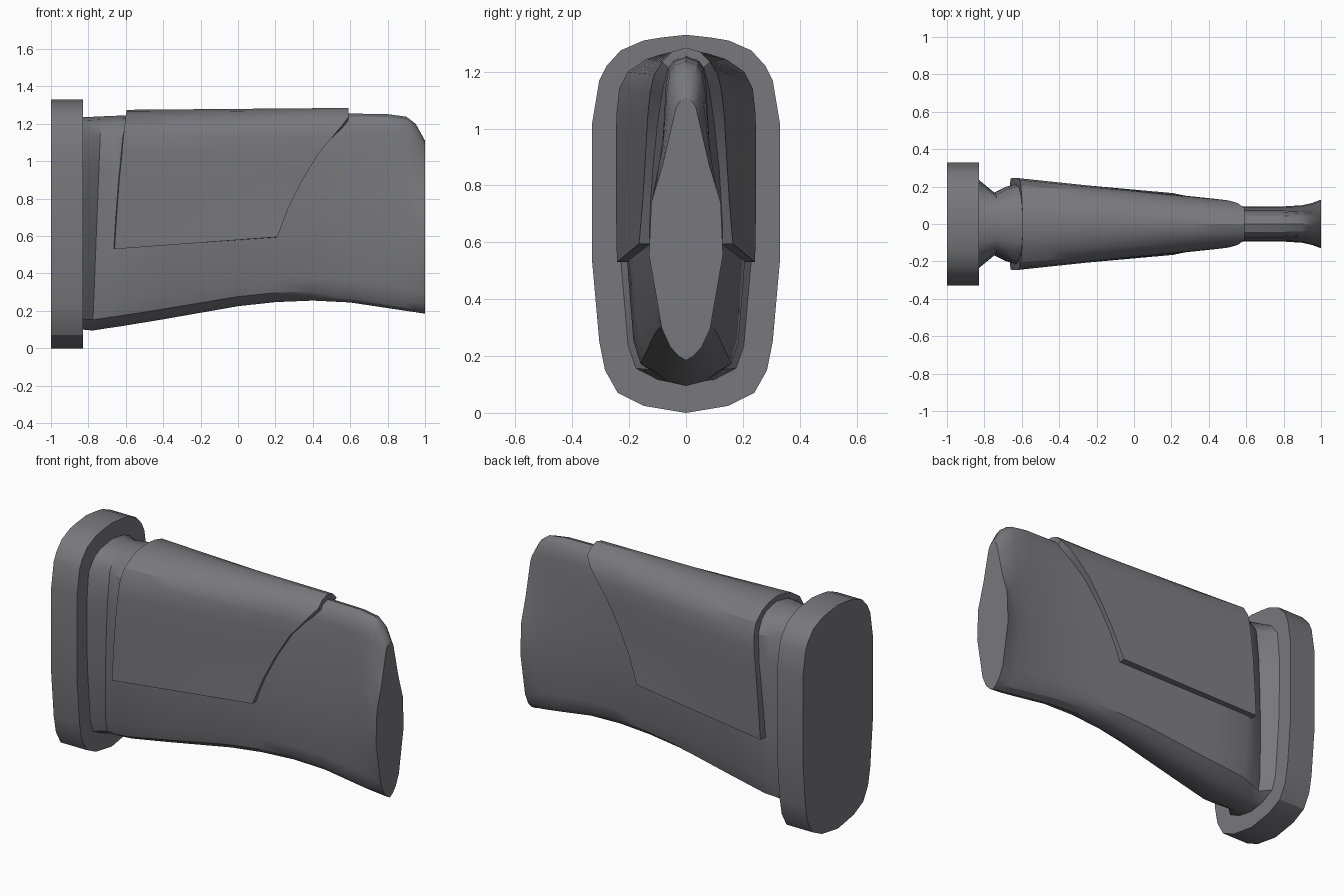
import bpy
import bmesh
from mathutils import Vector

default = bpy.data.objects.get("Cube")
if default:
    bpy.data.objects.remove(default, do_unlink=True)

GREY = (0.19, 0.19, 0.205, 1.0)
mat = bpy.data.materials.new("dark_grey")
mat.use_nodes = True
mat.diffuse_color = GREY
mat.node_tree.nodes["Principled BSDF"].inputs["Base Color"].default_value = GREY


def lerp(a, b, t):
    return a + (b - a) * t


def loft(name, rings, closed=True):
    """Skin a row of point rings; closed rings also get flat end caps."""
    bm = bmesh.new()
    rows = [[bm.verts.new(p) for p in ring] for ring in rings]
    n = len(rows[0])
    for r0, r1 in zip(rows, rows[1:]):
        for i in range(n if closed else n - 1):
            j = (i + 1) % n
            bm.faces.new((r0[i], r0[j], r1[j], r1[i]))
    if closed:
        bm.faces.new(rows[0])
        bm.faces.new(rows[-1])
    bmesh.ops.recalc_face_normals(bm, faces=bm.faces[:])
    bm.faces.ensure_lookup_table()
    # An open skin must point away from the centre line
    f = bm.faces[0]
    if not closed and f.normal.y * f.calc_center_median().y < 0:
        bmesh.ops.reverse_faces(bm, faces=bm.faces[:])
    mesh = bpy.data.meshes.new(name)
    bm.to_mesh(mesh)
    bm.free()
    mesh.materials.append(mat)
    obj = bpy.data.objects.new(name, mesh)
    bpy.context.collection.objects.link(obj)
    return obj


def smooth(obj):
    bpy.ops.object.select_all(action='DESELECT')
    obj.select_set(True)
    bpy.context.view_layer.objects.active = obj
    bpy.ops.object.shade_smooth_by_angle(angle=0.5)


def mirrored(half):
    """Half outline from bottom to top, completed on the other side."""
    return half + [Vector((p.x, -p.y, p.z)) for p in reversed(half[1:-1])]


# Butt pad: flat extruded outline
PAD = [(0, 0), (.15, .025), (.24, .07), (.285, .15), (.305, .25), (.33, .53),
       (.33, 1.02), (.305, 1.17), (.28, 1.22), (.23, 1.275), (.15, 1.31),
       (.09, 1.32), (0, 1.33)]
pad = loft("butt_pad", [mirrored([Vector((x, y, z)) for y, z in PAD])
                        for x in (-1, -.83)])
smooth(pad)

# Stock body: half widths by height for the rear, the neck and the front end
HEIGHTS = (0, .015, .05, .12, .4, .6, .75, .9, .96, .985, 1)
SHAPES = (
    (0, .09, .16, .185, .21, .215, .215, .2, .15, .1, 0),
    (0, .04, .065, .078, .093, .088, .08, .072, .062, .043, 0),
    (0, .025, .055, .085, .13, .122, .08, .048, .035, .022, 0),
)
# x, bottom, top, blend along the shapes, width factor, lean
STATIONS = [
    (-.83, .1, 1.235, 0, 1.1, 0),
    (-.755, .095, 1.24, 0, .77, .045),
    (-.69, .107, 1.242, 0, .92, .02),
    (-.63, .117, 1.244, 0, 1, 0),
    (-.4, .155, 1.246, .19, 1, 0),
    (0, .225, 1.25, .51, 1, 0),
    (.2, .247, 1.252, .67, 1, 0),
    (.4, .255, 1.254, .84, 1, 0),
    (.6, .245, 1.255, 1, 1, 0),
    (.8, .215, 1.252, 1.03, 1, 0),
    (.9, .2, 1.238, 1.2, 1, 0),
    (.95, .193, 1.2, 1.5, 1, 0),
    (1, .185, 1.11, 2, 1, 0),
]
rings = []
for x, low, top, blend, factor, lean in STATIONS:
    k = min(int(blend), 1)
    half = []
    for h, a, b in zip(HEIGHTS, SHAPES[k], SHAPES[k + 1]):
        y = lerp(a, b, blend - k) * factor
        half.append(Vector((x + lean * (h - .5), y, lerp(low, top, h))))
    rings.append(mirrored(half))
smooth(loft("stock_body", rings))

# Cheek cover: a shell draped over the comb, spanning two edge curves
BACK = [(-.66, .243, .53), (-.65, .246, .7), (-.635, .247, .9),
        (-.62, .245, 1.05), (-.612, .235, 1.14), (-.605, .205, 1.2),
        (-.6, .14, 1.245), (-.597, .075, 1.265), (-.595, 0, 1.275)]
FRONT = [(.21, .165, .595), (.27, .152, .75), (.345, .143, .9),
         (.43, .135, 1.04), (.505, .126, 1.13), (.555, .112, 1.19),
         (.59, .085, 1.235), (.59, .05, 1.27), (.59, 0, 1.285)]
STEPS = 8
rings = []
for s in range(STEPS + 1):
    half = [Vector(b).lerp(Vector(f), s / STEPS) for b, f in zip(BACK, FRONT)]
    rings.append(half + [Vector((p.x, -p.y, p.z)) for p in reversed(half[:-1])])
cover = loft("cheek_cover", rings, closed=False)
shell = cover.modifiers.new("thickness", 'SOLIDIFY')
shell.thickness = .045
shell.offset = -1
bpy.ops.object.select_all(action='DESELECT')
cover.select_set(True)
bpy.context.view_layer.objects.active = cover
bpy.ops.object.modifier_apply(modifier=shell.name)
smooth(cover)
